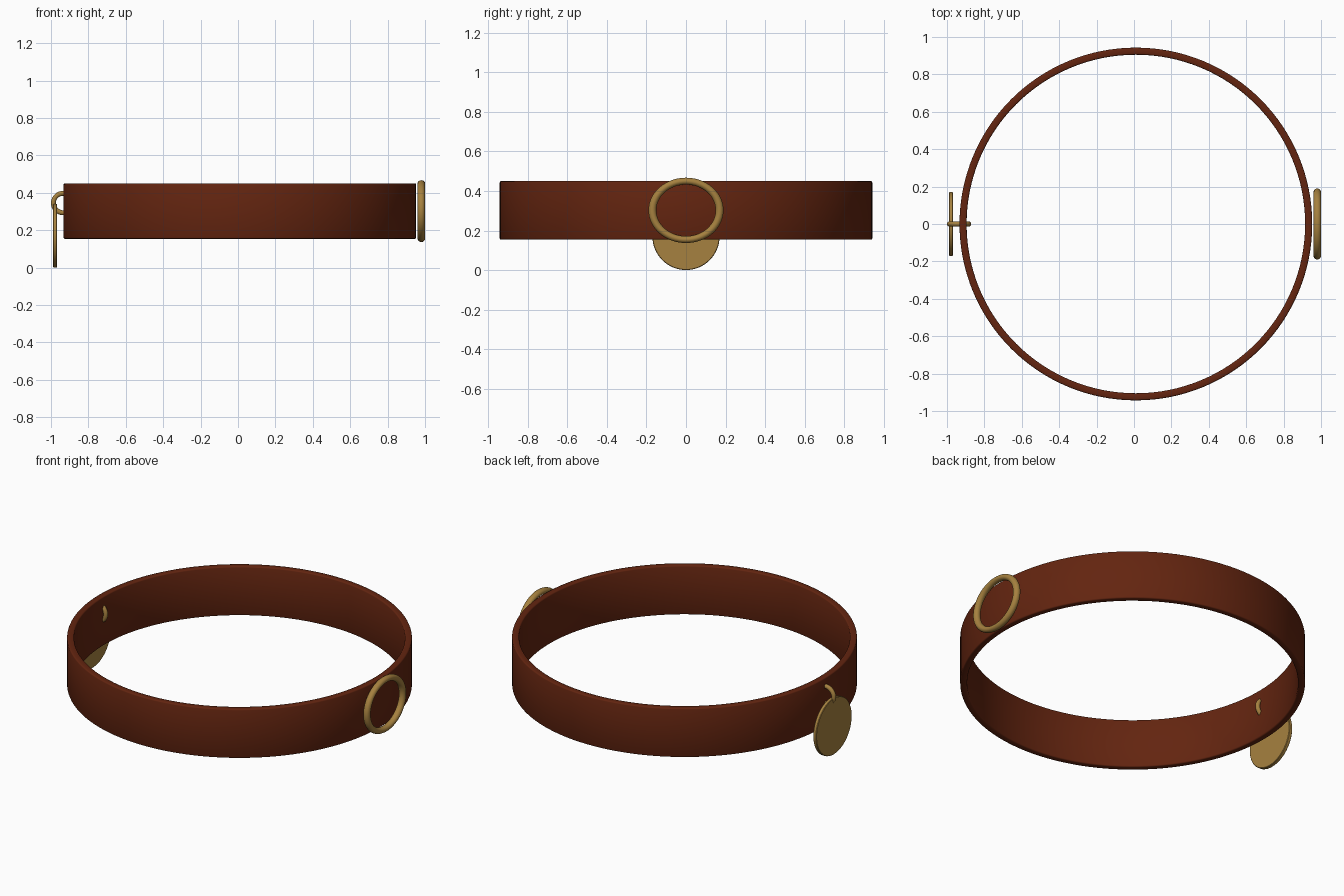
import bpy, math

cube = bpy.data.objects.get("Cube")
if cube:
    bpy.data.objects.remove(cube, do_unlink=True)


def material(name, rgb, rough):
    m = bpy.data.materials.new(name)
    m.use_nodes = True
    m.diffuse_color = (*rgb, 1)
    bsdf = m.node_tree.nodes["Principled BSDF"]
    bsdf.inputs["Base Color"].default_value = (*rgb, 1)
    bsdf.inputs["Roughness"].default_value = rough
    return m


leather = material("brown leather", (0.125, 0.018, 0.005), 0.7)
brass = material("aged brass", (0.38, 0.22, 0.05), 0.4)


def finish(name, mat):
    """Name, colour and smooth the active object."""
    ob = bpy.context.object
    ob.name = ob.data.name = name
    ob.data.materials.append(mat)
    bpy.ops.object.transform_apply(location=False, rotation=True, scale=True)
    bpy.ops.object.shade_smooth_by_angle(angle=math.radians(35))
    return ob


def bevel(ob, width, segments):
    mod = ob.modifiers.new("Rounded edges", "BEVEL")
    mod.width = width
    mod.segments = segments
    mod.limit_method = "ANGLE"
    mod.angle_limit = math.radians(40)


def torus(name, loc, rot, major, minor, scale, segs):
    bpy.ops.mesh.primitive_torus_add(location=loc, rotation=rot, major_radius=major,
                                     minor_radius=minor, major_segments=segs,
                                     minor_segments=16)
    bpy.context.object.scale = scale
    return finish(name, brass)


# Leather band: open cylinder thickened inward, with softened rims
bpy.ops.mesh.primitive_cylinder_add(vertices=128, radius=0.943, depth=0.296,
                                    end_fill_type="NOTHING", location=(0.01, 0, 0.302))
band = finish("collar_band", leather)
solid = band.modifiers.new("Leather thickness", "SOLIDIFY")
solid.thickness = 0.038
solid.offset = -1
bevel(band, 0.007, 2)

# Oval buckle ring standing against the left side
torus("buckle_ring", (0.98, 0, 0.302), (0, math.pi / 2, 0), 0.17, 0.02,
      (0.87, 1, 1), 64)

# Small ring piercing the band on the right side
torus("tag_loop", (-0.935, 0, 0.345), (math.pi / 2, 0, 0), 0.052, 0.013, (1, 1, 1), 40)

# Round tag hanging from the small ring
bpy.ops.mesh.primitive_cylinder_add(vertices=64, radius=0.17, depth=0.022,
                                    location=(-0.978, 0, 0.17),
                                    rotation=(0, math.pi / 2, 0))
bevel(finish("round_tag", brass), 0.003, 1)
